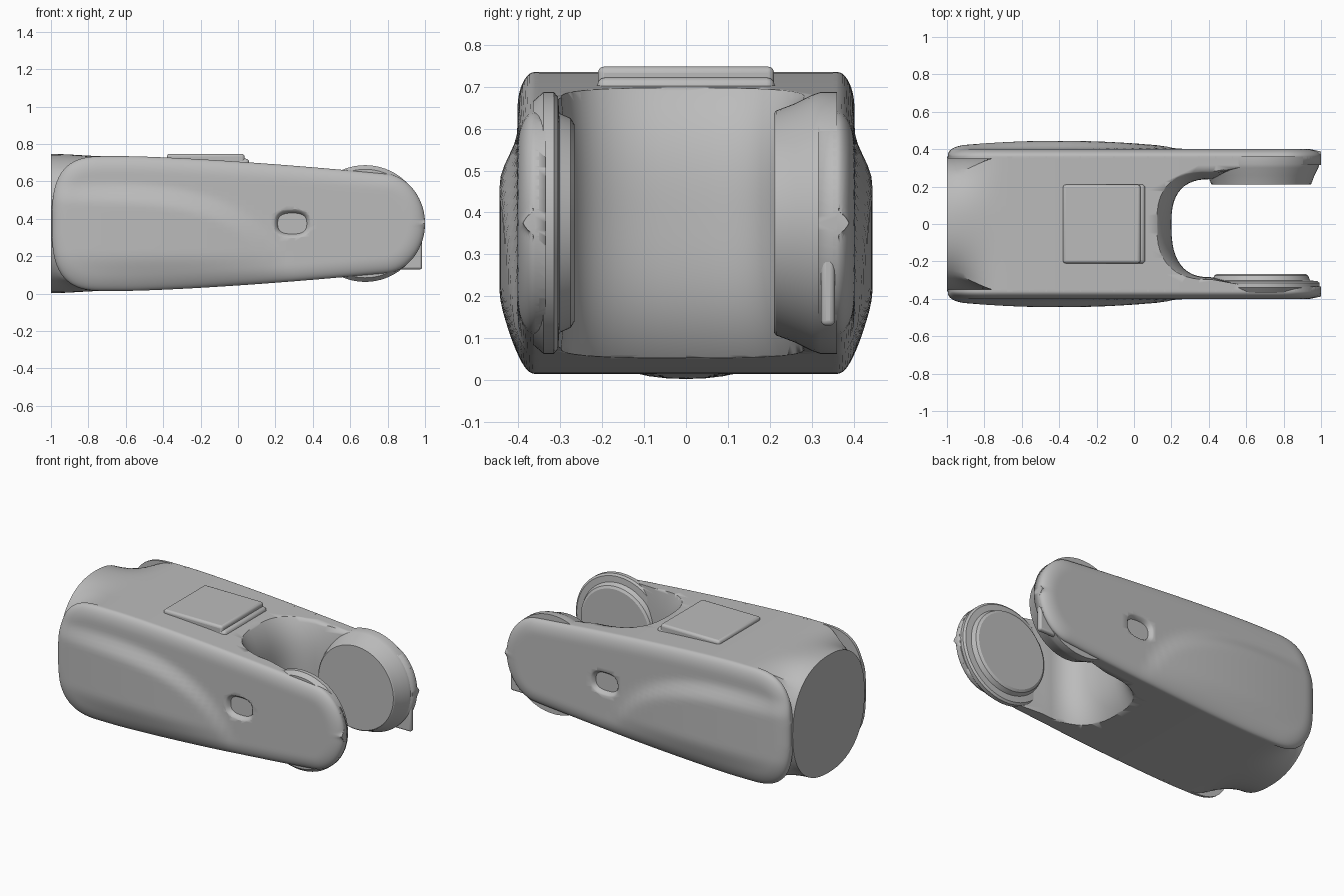
import bpy, bmesh
from math import sin, cos, pi, sqrt, hypot

cube = bpy.data.objects.get("Cube")
if cube:
    bpy.data.objects.remove(cube)

grey = bpy.data.materials.new("satin grey")
grey.use_nodes = True
grey.diffuse_color = (0.5, 0.5, 0.5, 1)
grey.node_tree.nodes["Principled BSDF"].inputs["Base Color"].default_value = (0.5, 0.5, 0.5, 1)

MID = 0.375


def loft(name, rings, angle=0.6):
    """Skin a list of equal closed rings and cap both ends."""
    bm = bmesh.new()
    rows = [[bm.verts.new(p) for p in ring] for ring in rings]
    n = len(rows[0])
    for a, b in zip(rows, rows[1:]):
        for i in range(n):
            j = (i + 1) % n
            bm.faces.new((a[i], a[j], b[j], b[i]))
    bm.faces.new(rows[0])
    bm.faces.new(rows[-1])
    bmesh.ops.recalc_face_normals(bm, faces=bm.faces)
    mesh = bpy.data.meshes.new(name)
    bm.to_mesh(mesh)
    bm.free()
    mesh.materials.append(grey)
    obj = bpy.data.objects.new(name, mesh)
    bpy.context.collection.objects.link(obj)
    smooth(obj, angle)
    return obj


def smooth(obj, angle):
    bpy.ops.object.select_all(action='DESELECT')
    obj.select_set(True)
    bpy.context.view_layer.objects.active = obj
    bpy.ops.object.shade_smooth_by_angle(angle=angle)


def cut(obj, cutter):
    mod = obj.modifiers.new("cut", 'BOOLEAN')
    mod.operation = 'DIFFERENCE'
    mod.solver = 'EXACT'
    mod.object = cutter
    cutter.hide_render = True
    cutter.hide_set(True)


def box(name, low, high, bevel):
    rings = [[(x, y, z) for x, y in ((low[0], low[1]), (high[0], low[1]),
             (high[0], high[1]), (low[0], high[1]))] for z in (low[2], high[2])]
    obj = loft(name, rings)
    mod = obj.modifiers.new("bevel", 'BEVEL')
    mod.width = bevel
    mod.segments = 3
    return obj


def step(t):
    t = max(0, min(1, t))
    return t * t * (3 - 2 * t)


def half_height(x):
    """Tapering side outline with a rounded fork end."""
    h = 0.36 - 0.1 * (max(0, x + 0.6) / 1.45) ** 1.4
    if x > 0.8:
        h *= sqrt(max(0, 1 - ((x - 0.8) / 0.2) ** 2))
    return h


def plate_height(x):
    a = max(0, (-0.7 - x) / 0.295)
    return half_height(x) * max(0, 1 - a ** 3) ** (1 / 3)


# Main body: round at the tail, square further forward
SIDE = 16
square = []
for k in range(4):
    for i in range(SIDE):
        u, v = 1, -1 + 2 * i / SIDE
        for _ in range(k):
            u, v = -v, u
        square.append((u, v))
stations = [-1 + 0.35 * i / 12 for i in range(13)]
stations += [-0.65 + 1.45 * i / 16 for i in range(1, 17)]
stations += [0.8 + 0.1995 * sin(pi / 2 * i / 14) for i in range(1, 15)]
rings = []
for x in stations:
    m = step((x + 1) / 0.3)
    h = half_height(x) + 0.012 * (1 - m)
    ring = []
    for u, v in square:
        p = (abs(u) ** 2.3 + abs(v) ** 2.3) ** (1 / 2.3)
        k = m + (1 - m) / p
        ring.append((x, 0.36 * u * k, MID + h * v * k))
    rings.append(ring)
body = loft("body", rings)

# Fork slot: U shape that flares towards the top and bottom
rings = []
for i in range(33):
    t = -1.2 + 2.4 * i / 32
    e = min(1.1, abs(t)) ** 3
    back, front = 0.24 + 0.065 * e, 0.285 + 0.02 * e
    ring = [(1.1, 0.315), (0.62, 0.315)]
    for j in range(25):
        a = pi / 2 + pi * j / 24
        s, c = sin(a), cos(a)
        w = back if s > 0 else front
        ring.append((0.42 - (0.22 + 0.1 * e) * abs(c) ** 0.75,
                     w * (1 if s > 0 else -1) * abs(s) ** 0.75))
    ring += [(0.62, -0.335), (1.1, -0.335)]
    rings.append([(x, y, MID + 0.35 * t) for x, y in ring])
cut(body, loft("slot_cutter", rings))

# Side plates: rounded rim, raised grip area at the rear
COLS, ROWS = 72, 40
xs = [-0.994 * (1 + cos(pi * i / COLS)) / 2 + 0.999 * (1 - cos(pi * i / COLS)) / 2
      for i in range(COLS + 1)]
outline = [(x, plate_height(x)) for x in xs]


def rim_distance(x, dz):
    best = 1
    for (ax, ah), (bx, bh) in zip(outline, outline[1:]):
        lx, lh = bx - ax, bh - ah
        t = max(0, min(1, ((x - ax) * lx + (dz - ah) * lh) / (lx * lx + lh * lh)))
        best = min(best, hypot(x - ax - t * lx, dz - ah - t * lh))
    return min(best, x + 0.995)


def plate_depth(x, z):
    d = min(1, rim_distance(x, abs(z - MID)) / 0.09)
    rim = 0.042 * sqrt(max(0, 1 - (1 - d) ** 2))
    a = min(1, max(0, (x + 0.85) / 1.1))
    crest = 0.05 + 0.55 * sqrt(1 - a ** 3)
    swell = max(0, 1 - ((x + 0.4) / 0.7) ** 2)
    low = step((z - 0.02) / 0.2)
    return 0.36 + rim + 0.043 * swell * step((crest - z) / 0.12) * low


def side_plate(name, sign):
    rings = []
    for x in xs:
        h = max(0.002, plate_height(x))
        ring = [(x, sign * 0.35, MID - h)]
        for j in range(ROWS + 1):
            z = MID - h * cos(pi * j / ROWS)
            ring.append((x, sign * plate_depth(x, z), z))
        ring.append((x, sign * 0.35, MID + h))
        rings.append(ring)
    plate = loft(name, rings, 0.7)
    # Oval recess with sloping walls
    dish = []
    for y, grow in ((0.375, 0), (0.385, 0.004), (0.398, 0.014), (0.41, 0.035)):
        ring = []
        for i in range(40):
            c, s = cos(2 * pi * i / 40), sin(2 * pi * i / 40)
            ring.append((0.29 + (0.078 + grow) * abs(c) ** 0.75 * (1 if c > 0 else -1), sign * y,
                         MID + (0.056 + grow) * abs(s) ** 0.75 * (1 if s > 0 else -1)))
        dish.append(ring)
    cut(plate, loft(name + "_recess_cutter", dish))


side_plate("left_side_plate", 1)
side_plate("right_side_plate", -1)


# Pivot discs on the inside of the fork arms
def disc(name, profile):
    rings = [[(0.68 + r * cos(2 * pi * i / 72), y, MID + r * sin(2 * pi * i / 72))
              for i in range(72)] for r, y in profile]
    return loft(name, rings, 0.4)


disc("left_pivot_disc", ((0.262, 0.21), (0.268, 0.215), (0.285, 0.26),
                         (0.305, 0.3), (0.312, 0.32), (0.312, 0.36)))
disc("right_pivot_disc", ((0.235, -0.266), (0.25, -0.275), (0.262, -0.302),
                          (0.3, -0.305), (0.312, -0.315), (0.312, -0.34), (0.29, -0.365)))

# Stop tab at the fork tip, and the raised button on top
box("stop_tab", (0.78, 0.322, 0.13), (0.985, 0.355, 0.33), 0.012)
box("button_base", (-0.375, -0.212, 0.66), (0.06, 0.212, 0.722), 0.02)
box("button", (-0.38, -0.21, 0.66), (0.035, 0.21, 0.748), 0.015)
